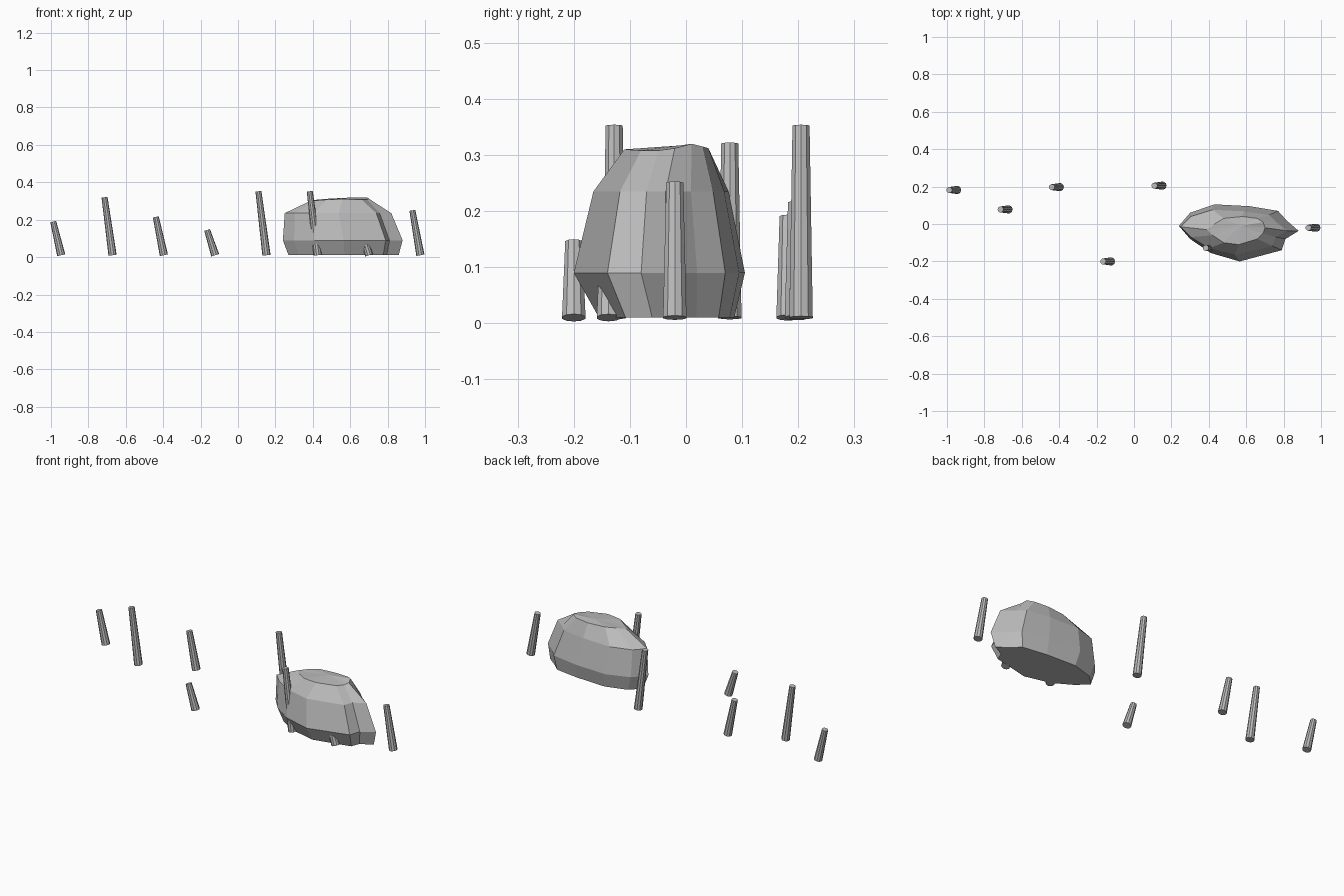
import bpy, bmesh
from mathutils import Vector

if "Cube" in bpy.data.objects:
    bpy.data.objects.remove(bpy.data.objects["Cube"])

stone = bpy.data.materials.new("stone_grey")
stone.diffuse_color = (0.5, 0.5, 0.5, 1)
stone.use_nodes = True
stone.node_tree.nodes["Principled BSDF"].inputs["Base Color"].default_value = stone.diffuse_color


def finish(bm, name):
    bmesh.ops.recalc_face_normals(bm, faces=bm.faces)
    mesh = bpy.data.meshes.new(name)
    bm.to_mesh(mesh)
    bm.free()
    mesh.materials.append(stone)
    obj = bpy.data.objects.new(name, mesh)
    bpy.context.collection.objects.link(obj)
    return obj


def post(index, x, y, top):
    # Tapered round stake whose top leans towards -x
    start, end = Vector((x, y, 0.01)), Vector((x - 0.043, y, top))
    axis = end - start
    bm = bmesh.new()
    bmesh.ops.create_cone(bm, cap_ends=True, segments=10, radius1=0.022,
                          radius2=0.016, depth=axis.length)
    obj = finish(bm, f"post_{index}")
    obj.location = (start + end) / 2
    obj.rotation_euler = axis.to_track_quat('Z', 'Y').to_euler()


# Row of stakes, evenly spaced in x: sideways position and top height
stakes = [(0.182, 0.19), (0.078, 0.32), (0.197, 0.215), (-0.2, 0.145),
          (0.205, 0.352), (-0.128, 0.352), (-0.138, 0.15), (-0.02, 0.25)]
for i, (y, top) in enumerate(stakes):
    post(i + 1, -0.945 + 0.2743 * i, y, top)

# Boulder: widest outline, reshaped for the levels above and below
outline = [(.24, -.01), (.30, .06), (.43, .105), (.62, .095), (.77, .07), (.815, .02),
           (.88, -.037), (.81, -.08), (.79, -.14), (.565, -.2), (.41, -.155), (.30, -.08)]
crown = [(.39, -.03, .302), (.43, .0, .308), (.48, .03, .312), (.58, .04, .312),
         (.66, .03, .315), (.69, .01, .32), (.70, -.02, .312), (.69, -.05, .308),
         (.66, -.08, .308), (.56, -.11, .31), (.48, -.10, .308), (.42, -.06, .303)]
rings = [
    [(.27 + .92 * (x - .24), -.155 + .79 * (y + .2), .01) for x, y in outline],
    [(x, y, .09) for x, y in outline],
    [(.25 + .89 * (x - .24), -.165 + .79 * (y + .2), .235) for x, y in outline],
    crown,
]
bm = bmesh.new()
levels = [[bm.verts.new(p) for p in ring] for ring in rings]
n = len(outline)
for low, high in zip(levels, levels[1:]):
    for i in range(n):
        j = (i + 1) % n
        bm.faces.new((low[i], low[j], high[j], high[i]))
bm.faces.new(levels[0][::-1])
# Uneven top meeting at a slightly raised ridge point
peak = bm.verts.new((.57, -.01, .317))
for i in range(n):
    bm.faces.new((levels[-1][i], levels[-1][(i + 1) % n], peak))
finish(bm, "boulder")
